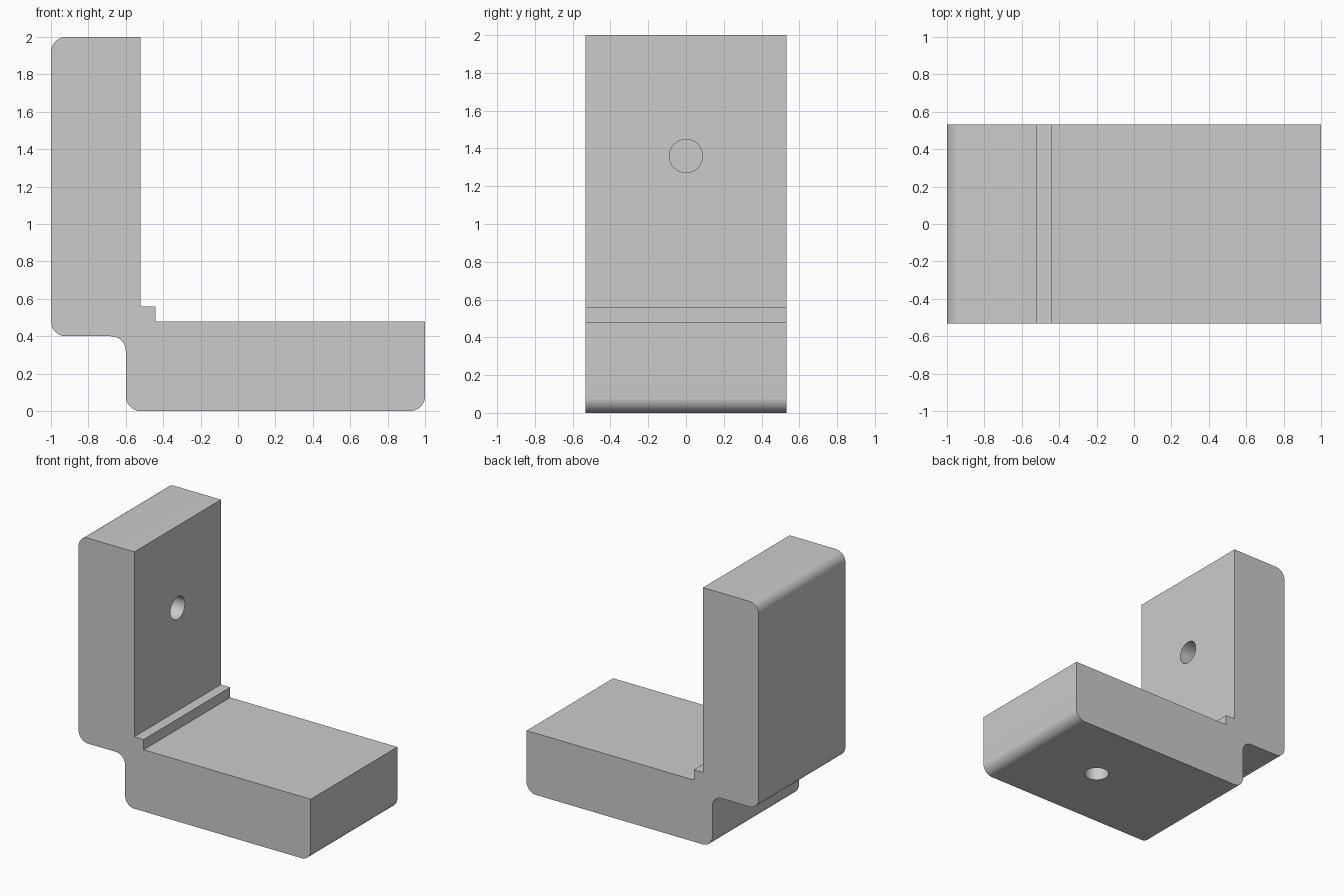
import bpy, bmesh
from math import pi
from mathutils import Vector, Matrix

if "Cube" in bpy.data.objects:
    bpy.data.objects.remove(bpy.data.objects["Cube"])

HALF_WIDTH = 0.533
FILLET = 0.08
ARC_STEPS = 12
HOLE_RADIUS = 0.088
HOLE_DEPTH = 0.40


def rounded(points):
    """Replace flagged corners of an XZ outline with right-angle fillets."""
    out = []
    for i, (x, z, is_round) in enumerate(points):
        corner = Vector((x, z))
        if not is_round:
            out.append(corner)
            continue
        to_prev = (Vector(points[i - 1][:2]) - corner).normalized()
        to_next = (Vector(points[(i + 1) % len(points)][:2]) - corner).normalized()
        start, end = corner + to_prev * FILLET, corner + to_next * FILLET
        centre = corner + (to_prev + to_next) * FILLET
        for k in range(ARC_STEPS + 1):
            t = k / ARC_STEPS * pi / 2
            a, b = start - centre, end - centre
            rot = a * Vector((t, 0)).to_3d().x * 0  # zero vector base
            from math import cos, sin
            out.append(centre + rot + a * cos(t) + b * sin(t))
    return out


def drill(target, location, rotation):
    """Cut a blind round hole centred on a face."""
    bm = bmesh.new()
    bmesh.ops.create_cone(bm, cap_ends=True, segments=48, radius1=HOLE_RADIUS,
                          radius2=HOLE_RADIUS, depth=2 * HOLE_DEPTH,
                          matrix=Matrix.Translation(location) @ rotation)
    mesh = bpy.data.meshes.new("hole_cutter")
    bm.to_mesh(mesh)
    bm.free()
    cutter = bpy.data.objects.new("hole_cutter", mesh)
    cutter.hide_render = True
    bpy.context.collection.objects.link(cutter)
    mod = target.modifiers.new("hole", 'BOOLEAN')
    mod.object, mod.operation, mod.solver = cutter, 'DIFFERENCE', 'EXACT'
    bpy.ops.object.modifier_apply(modifier=mod.name)
    bpy.data.objects.remove(cutter)


# Stepped L outline: x, z, rounded corner or not
outline = rounded([
    (-0.60, 0.00, True), (1.00, 0.00, True), (1.00, 0.48, False),
    (-0.44, 0.48, False), (-0.44, 0.56, False), (-0.52, 0.56, False),
    (-0.52, 2.00, False), (-1.00, 2.00, True), (-1.00, 0.40, True),
    (-0.60, 0.40, True),
])

# Bracket body, extruded across its width
bm = bmesh.new()
face = bm.faces.new([bm.verts.new((p.x, -HALF_WIDTH, p.y)) for p in outline])
extruded = bmesh.ops.extrude_face_region(bm, geom=[face], use_keep_orig=True)
bmesh.ops.translate(bm, vec=(0, 2 * HALF_WIDTH, 0),
                    verts=[v for v in extruded["geom"] if isinstance(v, bmesh.types.BMVert)])
bmesh.ops.recalc_face_normals(bm, faces=bm.faces)
mesh = bpy.data.meshes.new("angle_bracket")
bm.to_mesh(mesh)
bm.free()
bracket = bpy.data.objects.new("angle_bracket", mesh)
bpy.context.collection.objects.link(bracket)
bpy.context.view_layer.objects.active = bracket
bracket.select_set(True)

# Blind holes in the upright's inner face and in the underside
drill(bracket, (-0.52, 0, 1.36), Matrix.Rotation(pi / 2, 4, 'Y'))
drill(bracket, (0.36, 0, 0), Matrix.Identity(4))

bpy.ops.object.shade_smooth_by_angle(angle=pi / 6)
